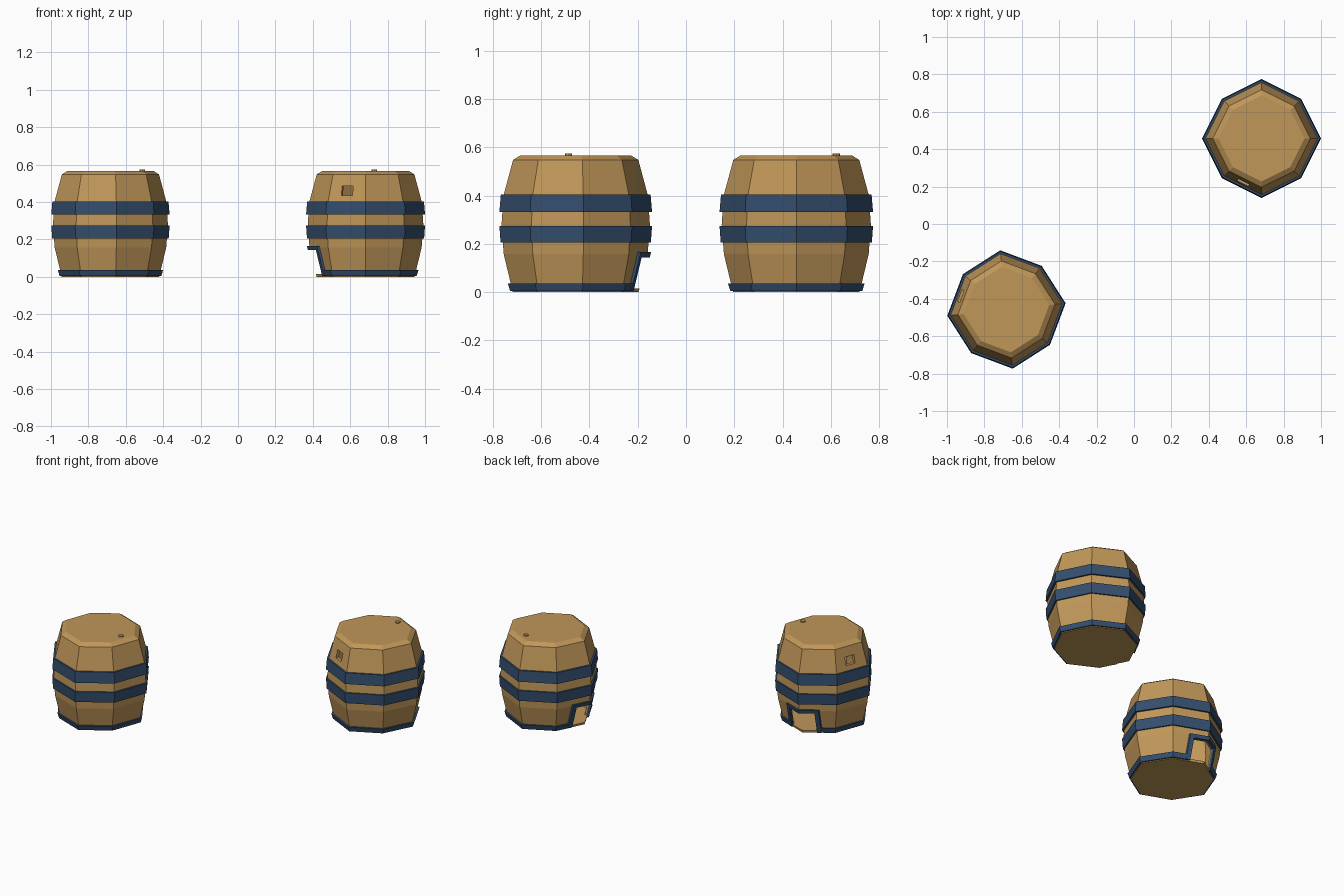
import bpy, bmesh, math
from mathutils import Matrix, Vector

if "Cube" in bpy.data.objects:
    bpy.data.objects.remove(bpy.data.objects["Cube"])

DIAG = 0.943          # the diagonal corners of the octagon sit slightly inside
PLACES = [(0.682, 0.457, 180), (-0.682, -0.457, 96)]


def material(name, rgb):
    m = bpy.data.materials.new(name)
    m.diffuse_color = (*rgb, 1)
    m.use_nodes = True
    m.node_tree.nodes["Principled BSDF"].inputs["Base Color"].default_value = m.diffuse_color
    return m


WOOD = material("oak wood", (0.53, 0.31, 0.10))
IRON = material("blue iron", (0.034, 0.076, 0.155))


def make(bm, name, mat):
    bmesh.ops.recalc_face_normals(bm, faces=bm.faces)
    me = bpy.data.meshes.new(name)
    bm.to_mesh(me)
    bm.free()
    me.materials.append(mat)
    ob = bpy.data.objects.new(name, me)
    bpy.context.collection.objects.link(ob)
    return ob


def octa(bm, r, z):
    ring = []
    for i in range(8):
        a = i * math.pi / 4
        q = r * (DIAG if i % 2 else 1)
        ring.append(bm.verts.new((q * math.cos(a), q * math.sin(a), z)))
    return ring


def lathe(name, profile, mat, closed=False):
    """Eight-sided turned solid; closed makes a hollow ring."""
    bm = bmesh.new()
    rings = [octa(bm, r, z) for r, z in profile]
    pairs = list(zip(rings, rings[1:]))
    if closed:
        pairs.append((rings[-1], rings[0]))
    for a, b in pairs:
        for i in range(8):
            j = (i + 1) % 8
            bm.faces.new((a[i], a[j], b[j], b[i]))
    if not closed:
        bm.faces.new(rings[0])
        bm.faces.new(rings[-1])
    return make(bm, name, mat)


def box(name, lo, hi, angle=0):
    bm = bmesh.new()
    lo, hi = Vector(lo), Vector(hi)
    mtx = (Matrix.Rotation(math.radians(angle), 4, 'Z') @ Matrix.Translation((lo + hi) / 2)
           @ Matrix.Diagonal((*(hi - lo), 1)))
    bmesh.ops.create_cube(bm, size=1, matrix=mtx)
    return make(bm, name, WOOD)


def cut(ob, cutters):
    for c in cutters:
        c.hide_render = True
        m = ob.modifiers.new("cut", 'BOOLEAN')
        m.operation, m.solver, m.object = 'DIFFERENCE', 'EXACT', c
    bpy.context.view_layer.update()
    me = bpy.data.meshes.new_from_object(ob.evaluated_get(bpy.context.evaluated_depsgraph_get()))
    ob.modifiers.clear()
    ob.data = me


# cutters: hollow inside, doorway on the +x corner, small window
hollow = lathe("cut_hollow", [(0.245, 0.015), (0.28, 0.158), (0.288, 0.28),
                              (0.28, 0.40), (0.235, 0.548)], WOOD)
door = box("cut_door", (0.12, -0.09, 0.015), (0.45, 0.09, 0.145))
window = box("cut_window", (0.15, -0.033, 0.436), (0.45, 0.033, 0.487), 67.5)

# staved body with bevelled top
body = lathe("barrel_body", [(0.262, 0.0), (0.30, 0.158), (0.309, 0.28), (0.301, 0.40),
                             (0.261, 0.548), (0.230, 0.567)], WOOD)
cut(body, [hollow, door, window])
parts = [body]

# two belly hoops
for name, z0, z1, r0, r1 in (("upper_hoop", 0.333, 0.404, 0.318, 0.312),
                             ("lower_hoop", 0.205, 0.274, 0.313, 0.318)):
    parts.append(lathe(name, [(r0, z0), (r1, z1), (r1 - 0.02, z1), (r0 - 0.02, z0)], IRON, True))

# bottom hoop, interrupted by the doorway
foot = lathe("bottom_hoop", [(0.273, 0.004), (0.283, 0.036), (0.262, 0.036), (0.255, 0.004)],
             IRON, True)
gap = box("cut_gap", (0.12, -0.09, -0.1), (0.45, 0.09, 0.145))
cut(foot, [gap])
parts.append(foot)


# door frame following the two staves beside the corner
def on_stave(u, z, off):
    r = 0.262 + 0.038 * z / 0.158 + off
    corner = Vector((r, 0, 0))
    s = 1 if u >= 0 else -1
    c = r * DIAG * math.sqrt(0.5)
    p = corner + (Vector((c, s * c, 0)) - corner).normalized() * abs(u)
    return Vector((p.x, p.y, z))


bm = bmesh.new()
for s in (1, -1):
    for quad in (((0, 0.143), (0.122, 0.143), (0.122, 0.166), (0, 0.166)),
                 ((0.096, 0.004), (0.122, 0.004), (0.122, 0.143), (0.096, 0.143))):
        inner = [bm.verts.new(on_stave(s * max(u, 1e-5), z, -0.008)) for u, z in quad]
        outer = [bm.verts.new(on_stave(s * max(u, 1e-5), z, 0.012)) for u, z in quad]
        bm.faces.new(inner)
        bm.faces.new(outer)
        for i in range(4):
            j = (i + 1) % 4
            bm.faces.new((inner[i], inner[j], outer[j], outer[i]))
parts.append(make(bm, "door_frame", IRON))

# little peg on the lid
bm = bmesh.new()
a = math.radians(-106)
bmesh.ops.create_cone(bm, cap_ends=True, segments=8, radius1=0.015, radius2=0.015, depth=0.016,
                      matrix=Matrix.Translation((0.172 * math.cos(a), 0.172 * math.sin(a), 0.566)))
parts.append(make(bm, "lid_peg", WOOD))

for c in (hollow, door, window, gap):
    bpy.data.objects.remove(c)

# place both barrels
for n, (x, y, deg) in enumerate(PLACES):
    for p in parts:
        ob = p if n == 0 else p.copy()
        if n:
            bpy.context.collection.objects.link(ob)
        ob.location = (x, y, 0)
        ob.rotation_euler = (0, 0, math.radians(deg))
